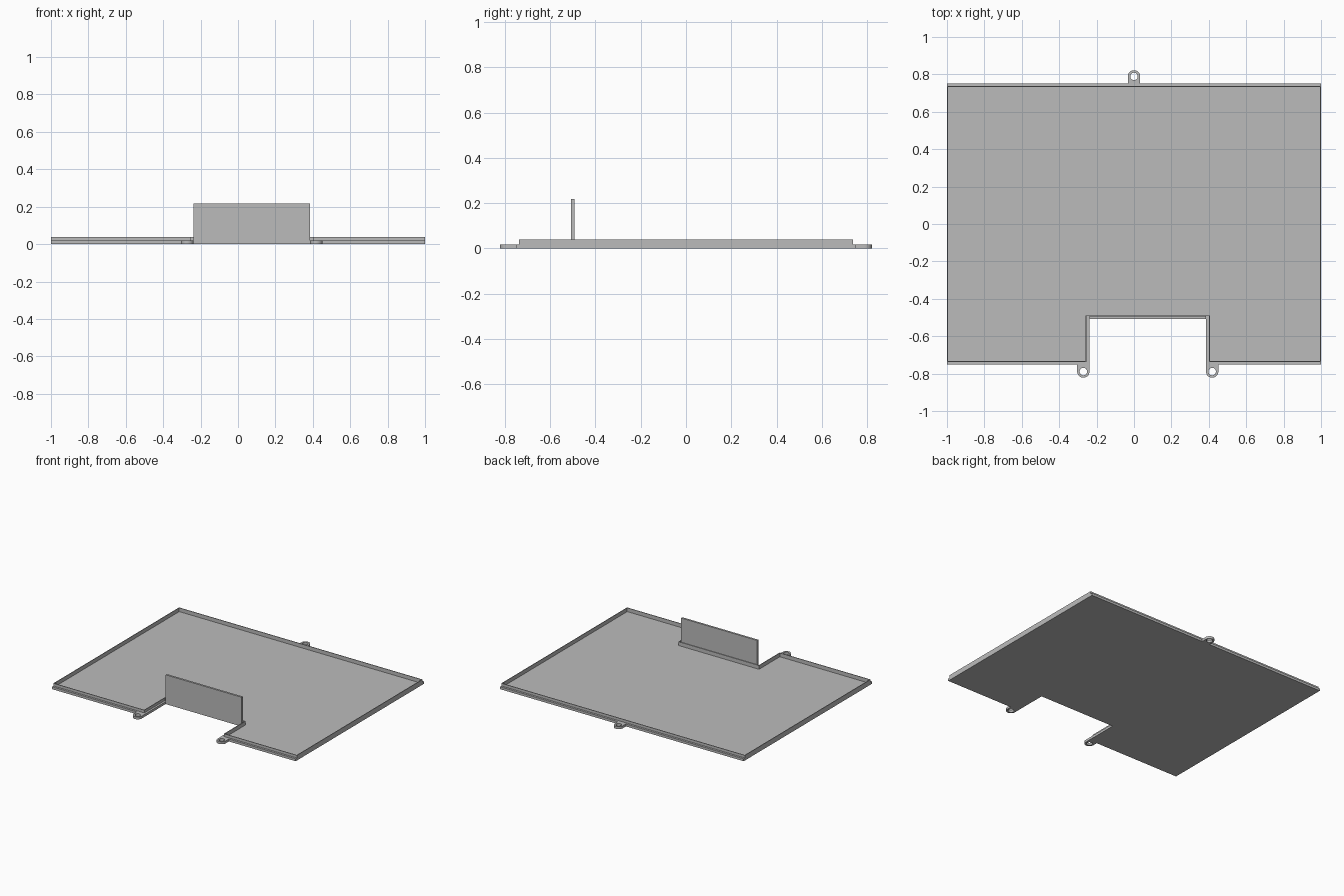
import bpy, bmesh, math

cube = bpy.data.objects.get("Cube")
if cube:
    bpy.data.objects.remove(cube, do_unlink=True)

grey = bpy.data.materials.new("mid_grey")
grey.use_nodes = True
color = (0.5, 0.5, 0.5, 1)
grey.diffuse_color = color
grey.node_tree.nodes["Principled BSDF"].inputs["Base Color"].default_value = color

DEPTH = 0.752                      # half depth of the base
LEFT, RIGHT, BACK = -0.238, 0.385, -0.508   # notch in the front edge
LEDGE, WALL = 0.015, 0.005
FLOOR_Z, LEDGE_Z, RIM_Z, PANEL_Z = 0.01, 0.018, 0.038, 0.217


def outline(inset, side=0):
    """Tray outline with the notch, inset from the outer edge."""
    w, d = 1 - side, DEPTH - inset
    l, r, b = LEFT - inset, RIGHT + inset, BACK + inset
    return [(-w, -d), (l, -d), (l, b), (r, b), (r, -d), (w, -d), (w, d), (-w, d)]


def finish(name, bm, z0, z1):
    """Extrude the flat faces in bm from z0 up to z1 as a solid object."""
    res = bmesh.ops.extrude_face_region(bm, geom=bm.faces[:], use_keep_orig=True)
    for v in res["geom"]:
        if isinstance(v, bmesh.types.BMVert):
            v.co.z = z1
    bmesh.ops.recalc_face_normals(bm, faces=bm.faces[:])
    mesh = bpy.data.meshes.new(name)
    bm.to_mesh(mesh)
    bm.free()
    mesh.materials.append(grey)
    obj = bpy.data.objects.new(name, mesh)
    bpy.context.collection.objects.link(obj)
    return obj


def prism(name, loop, z0, z1):
    bm = bmesh.new()
    bm.faces.new([bm.verts.new((x, y, z0)) for x, y in loop])
    return finish(name, bm, z0, z1)


def band(name, outer, inner, z0, z1):
    """Solid ring between two loops of equal length."""
    bm = bmesh.new()
    a, b = ([bm.verts.new((x, y, z0)) for x, y in loop] for loop in (outer, inner))
    for i in range(len(a)):
        j = (i + 1) % len(a)
        bm.faces.new((a[i], a[j], b[j], b[i]))
    return finish(name, bm, z0, z1)


def lug(name, cx, cy, direction, radius=0.033, hole=0.02, steps=40):
    """Ear with a round end, a square root and a screw hole."""
    outer, inner = [], []
    for i in range(steps):
        t = 2 * math.pi * i / steps
        c, s = math.cos(t), math.sin(t)
        inner.append((cx + hole * c, cy + direction * hole * s))
        if s >= 0:
            px, py = radius * c, radius * s
        else:
            k = 1 / max(abs(c), abs(s))
            px, py = radius * c * k, 0.038 * s * k
        outer.append((cx + px, cy + direction * py))
    obj = band(name, outer, inner, 0, LEDGE_Z)
    bpy.ops.object.select_all(action="DESELECT")
    obj.select_set(True)
    bpy.context.view_layer.objects.active = obj
    bpy.ops.object.shade_smooth_by_angle(angle=math.radians(30))


# Tray: thin floor, outer ledge and raised rim
rim_outer = outline(LEDGE)
rim_inner = outline(LEDGE + WALL, WALL)
prism("tray_floor", rim_inner, 0, FLOOR_Z)
band("tray_ledge", outline(0), rim_inner, 0, LEDGE_Z)
band("tray_rim", rim_outer, rim_inner, 0, RIM_Z)

# Upright panel on the ledge at the back of the notch
prism("upright_panel", [(LEFT, BACK), (RIGHT, BACK),
                        (RIGHT, BACK + LEDGE), (LEFT, BACK + LEDGE)], 0, PANEL_Z)

# Mounting lugs
lug("back_lug", 0, 0.789, 1)
lug("front_right_lug", LEFT - 0.033, -0.789, -1)
lug("front_left_lug", RIGHT + 0.033, -0.789, -1)
